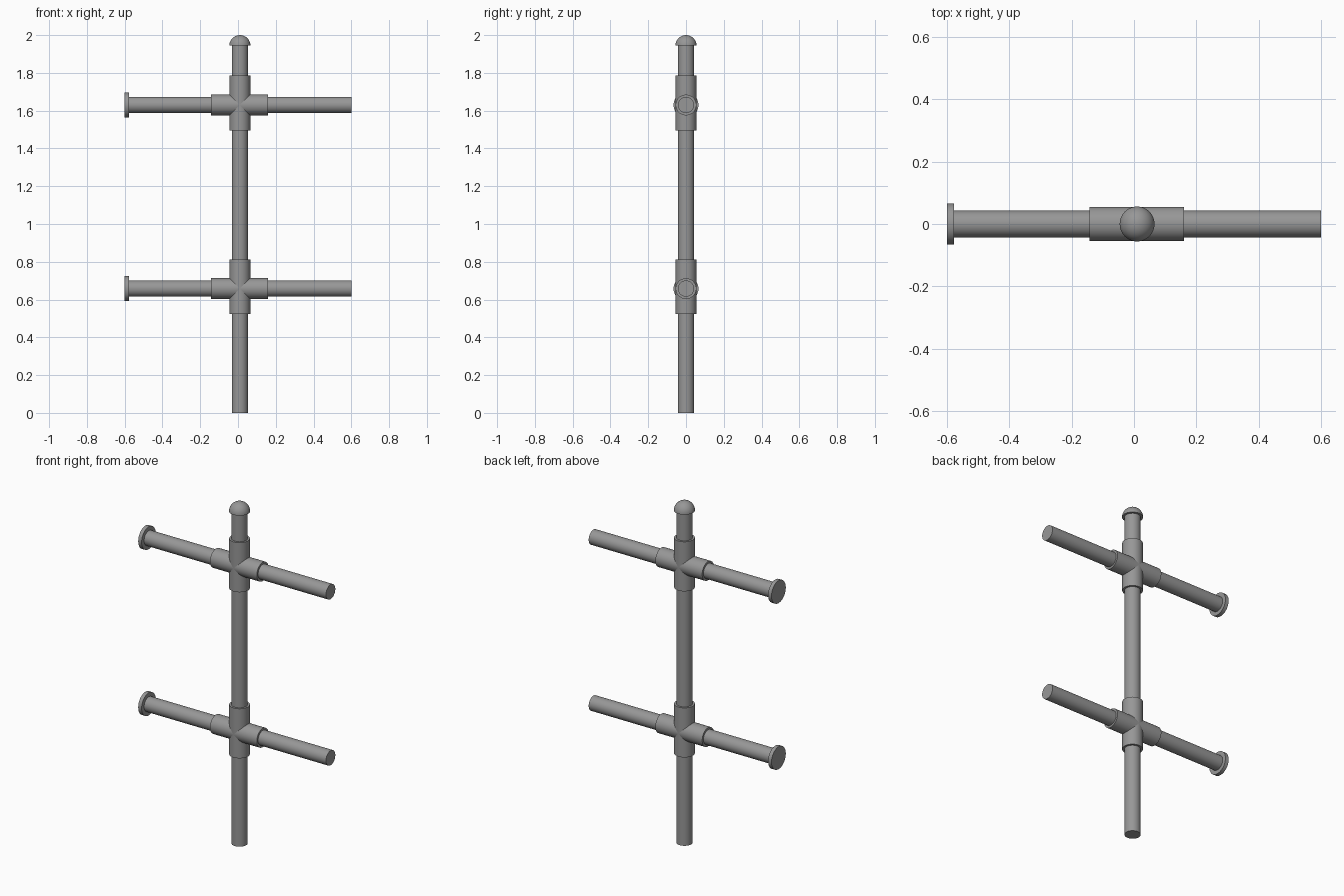
import bpy
import bmesh
import math
from mathutils import Matrix, Vector

if "Cube" in bpy.data.objects:
    bpy.data.objects.remove(bpy.data.objects["Cube"], do_unlink=True)

# Single grey metal
GREY = (0.31, 0.31, 0.31, 1.0)
metal = bpy.data.materials.new("grey_metal")
metal.use_nodes = True
metal.diffuse_color = GREY
metal.node_tree.nodes["Principled BSDF"].inputs["Base Color"].default_value = GREY

POST_X = 0.01
PIPE_R, SLEEVE_R, FLANGE_R, CAP_R = 0.043, 0.055, 0.066, 0.056
SIDES = 48


def finish(name, bm):
    mesh = bpy.data.meshes.new(name)
    bmesh.ops.recalc_face_normals(bm, faces=bm.faces)
    bm.to_mesh(mesh)
    bm.free()
    mesh.materials.append(metal)
    obj = bpy.data.objects.new(name, mesh)
    bpy.context.collection.objects.link(obj)
    bpy.ops.object.select_all(action="DESELECT")
    obj.select_set(True)
    bpy.context.view_layer.objects.active = obj
    bpy.ops.object.shade_smooth_by_angle(angle=math.radians(35))
    return obj


def add_rod(bm, start, end, radius):
    """Capped cylinder between two points."""
    start, end = Vector(start), Vector(end)
    axis = end - start
    place = (Matrix.Translation((start + end) / 2)
             @ axis.to_track_quat("Z", "Y").to_matrix().to_4x4())
    bmesh.ops.create_cone(bm, cap_ends=True, segments=SIDES, radius1=radius,
                          radius2=radius, depth=axis.length, matrix=place)


def rod(name, start, end, radius):
    bm = bmesh.new()
    add_rod(bm, start, end, radius)
    return finish(name, bm)


# Upright post
rod("post", (POST_X, 0, 0), (POST_X, 0, 1.95), PIPE_R)

# Domed cap: upper half of a sphere, closed underneath
bm = bmesh.new()
bmesh.ops.create_uvsphere(bm, u_segments=SIDES, v_segments=24, radius=CAP_R)
cut = bmesh.ops.bisect_plane(bm, geom=bm.verts[:] + bm.edges[:] + bm.faces[:],
                             plane_co=(0, 0, 0), plane_no=(0, 0, 1),
                             clear_inner=True)
rim = [e for e in bm.edges if e.is_boundary]
bmesh.ops.holes_fill(bm, edges=rim, sides=0)
bmesh.ops.translate(bm, verts=bm.verts, vec=(POST_X, 0, 2 - CAP_R))
finish("post_cap", bm)

# Two crossbars, each with a cross fitting and an end flange
for level, z in (("lower", 0.658), ("upper", 1.63)):
    rod(level + "_crossbar", (-0.59, 0, z), (0.6, 0, z), PIPE_R)
    rod(level + "_flange", (-0.6, 0, z), (-0.578, 0, z), FLANGE_R)
    bm = bmesh.new()
    add_rod(bm, (POST_X, 0, z - 0.135), (POST_X, 0, z + 0.155), SLEEVE_R)
    add_rod(bm, (-0.143, 0, z), (0.16, 0, z), SLEEVE_R)
    finish(level + "_cross_fitting", bm)
